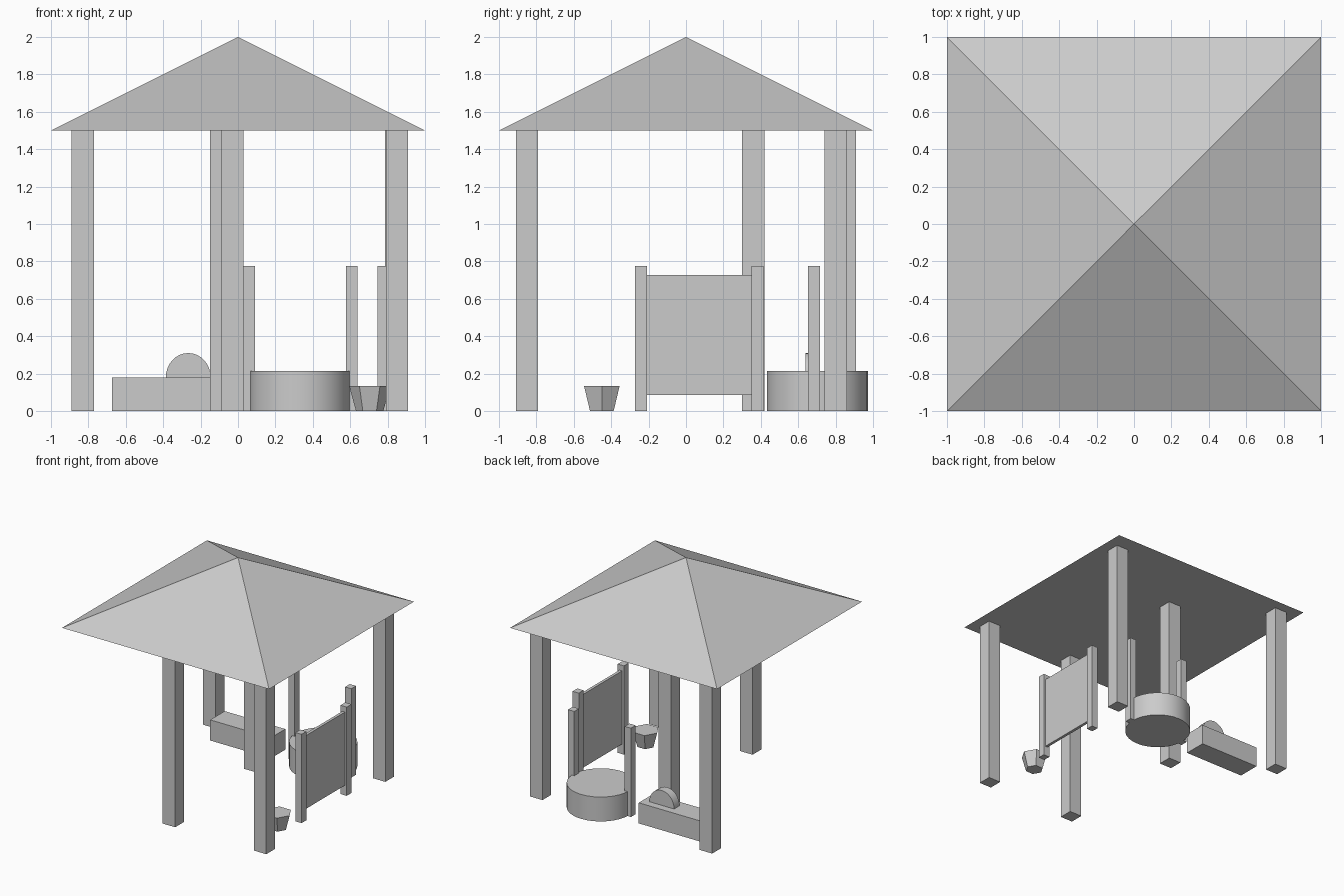
import bpy, bmesh, math

if "Cube" in bpy.data.objects:
    bpy.data.objects.remove(bpy.data.objects["Cube"])


def finish(name, bm, loc=(0, 0, 0)):
    bmesh.ops.recalc_face_normals(bm, faces=bm.faces[:])
    mesh = bpy.data.meshes.new(name)
    bm.to_mesh(mesh)
    bm.free()
    ob = bpy.data.objects.new(name, mesh)
    ob.location = loc
    bpy.context.collection.objects.link(ob)
    return ob


def box(name, cx, cy, z0, sx, sy, sz):
    bm = bmesh.new()
    bmesh.ops.create_cube(bm, size=1)
    bmesh.ops.scale(bm, vec=(sx, sy, sz), verts=bm.verts)
    return finish(name, bm, (cx, cy, z0 + sz / 2))


def cone(name, cx, cy, z0, r1, r2, h, sides, turn=0.0):
    bm = bmesh.new()
    bmesh.ops.create_cone(bm, cap_ends=True, segments=sides, radius1=r1, radius2=r2, depth=h)
    ob = finish(name, bm, (cx, cy, z0 + h / 2))
    ob.rotation_euler.z = turn
    return ob


def smooth(ob):
    bpy.ops.object.select_all(action='DESELECT')
    ob.select_set(True)
    bpy.context.view_layer.objects.active = ob
    bpy.ops.object.shade_smooth_by_angle(angle=math.radians(30))


# Pyramid roof, closed underneath
bm = bmesh.new()
base = [bm.verts.new((x, y, 1.5)) for x, y in ((-1, -1), (1, -1), (1, 1), (-1, 1))]
apex = bm.verts.new((0, 0, 2))
bm.faces.new(base)
for i in range(4):
    bm.faces.new((base[i], base[(i + 1) % 4], apex))
finish("roof", bm)

# Tall roof posts
for i, (x, y) in enumerate([(0.85, -0.85), (-0.03, -0.85), (-0.09, 0.36), (0.845, 0.80), (-0.83, 0.85)]):
    box(f"roof_post_{i + 1}", x, y, 0, 0.12, 0.12, 1.5)

# Board held between two short posts
for i, y in enumerate((-0.24, 0.383)):
    box(f"board_post_{i + 1}", 0.775, y, 0, 0.06, 0.065, 0.775)
box("board", 0.775, 0.072, 0.087, 0.025, 0.565, 0.64)

# Round basin with two uprights
smooth(cone("basin", 0.332, 0.702, 0, 0.27, 0.27, 0.213, 32))
for i, x in enumerate((0.06, 0.608)):
    box(f"basin_upright_{i + 1}", x, 0.685, 0, 0.06, 0.065, 0.775)

# Six-sided bucket, corners along x
cone("bucket", 0.704, -0.45, 0, 0.073, 0.11, 0.135, 6, math.pi / 6)

# Low block with a half-round wheel on top
box("block", -0.382, 0.68, 0, 0.585, 0.2, 0.18)
bm = bmesh.new()
arc = [bm.verts.new((0.12 * math.cos(math.pi * i / 16), -0.037, 0.13 * math.sin(math.pi * i / 16)))
       for i in range(17)]
face = bm.faces.new(arc)
ext = bmesh.ops.extrude_face_region(bm, geom=[face], use_keep_orig=True)
bmesh.ops.translate(bm, vec=(0, 0.075, 0),
                    verts=[g for g in ext["geom"] if isinstance(g, bmesh.types.BMVert)])
smooth(finish("half_wheel", bm, (-0.266, 0.677, 0.18)))
